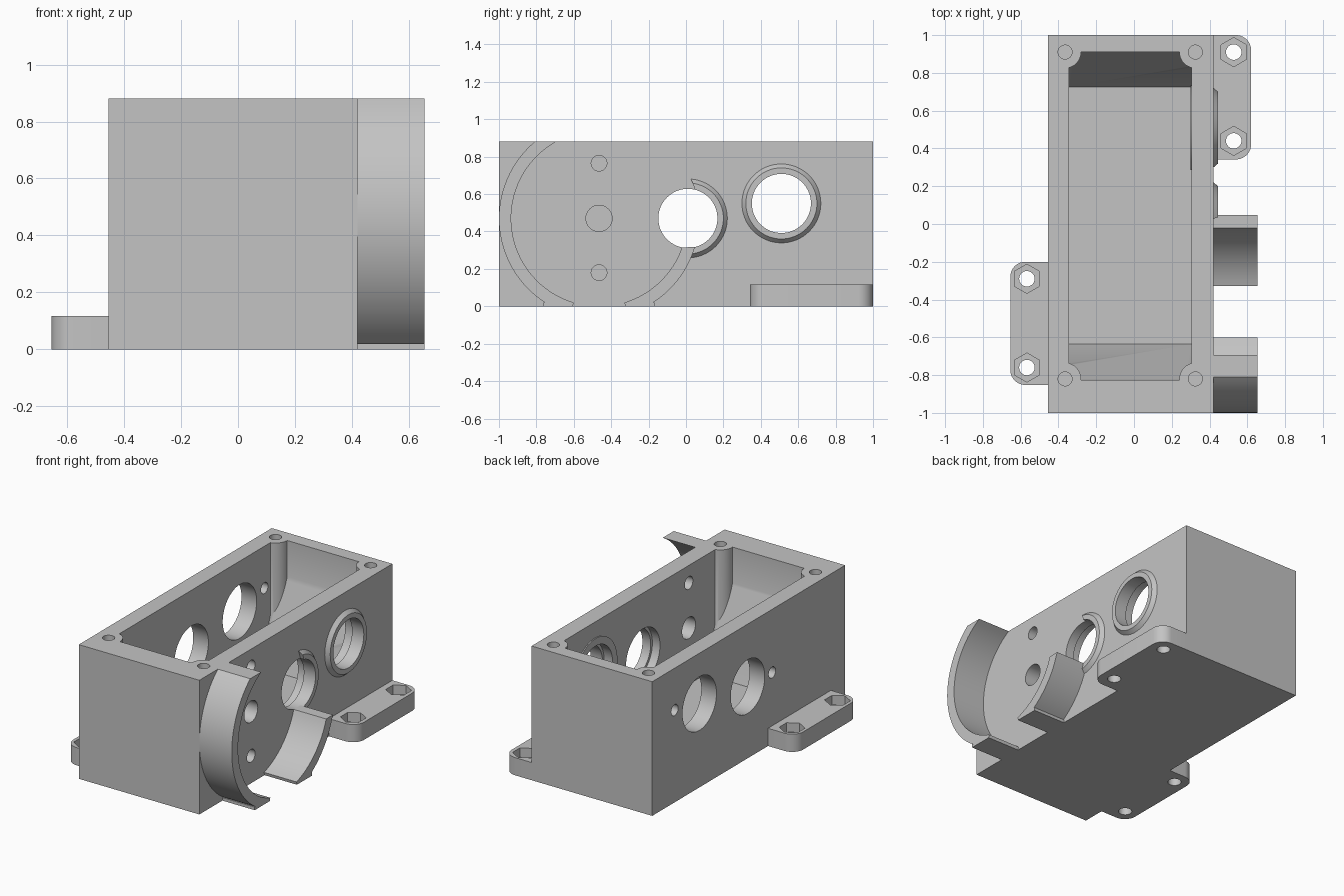
import bpy, bmesh, math
from mathutils import Vector

if "Cube" in bpy.data.objects:
    bpy.data.objects.remove(bpy.data.objects["Cube"], do_unlink=True)

grey = bpy.data.materials.new("light grey")
grey.use_nodes = True
colour = (0.55, 0.55, 0.55, 1)
grey.diffuse_color = colour
grey.node_tree.nodes["Principled BSDF"].inputs["Base Color"].default_value = colour


def prism(name, profile, axis, lo, hi, end=None):
    """Extrude a profile along x (profile in y, z) or z (profile in x, y)."""
    place = (lambda p, t: Vector((t, *p))) if axis == "x" else (lambda p, t: Vector((*p, t)))
    bm = bmesh.new()
    a = [bm.verts.new(place(p, lo)) for p in profile]
    b = [bm.verts.new(place(p, hi)) for p in (end or profile)]
    n = len(a)
    bm.faces.new(a)
    bm.faces.new(b)
    for i in range(n):
        j = (i + 1) % n
        bm.faces.new((a[i], a[j], b[j], b[i]))
    bmesh.ops.recalc_face_normals(bm, faces=bm.faces)
    mesh = bpy.data.meshes.new(name)
    bm.to_mesh(mesh)
    bm.free()
    mesh.materials.append(grey)
    ob = bpy.data.objects.new(name, mesh)
    bpy.context.collection.objects.link(ob)
    return ob


def arc(c, r, start, stop, n=32):
    angles = [math.radians(start + (stop - start) * i / n) for i in range(n + 1)]
    return [(c[0] + r * math.cos(t), c[1] + r * math.sin(t)) for t in angles]


def circle(c, r, n=64):
    return arc(c, r, 0, 360, n)[:-1]


def rod(c, r, axis, lo, hi, n=64):
    return prism("cutter", circle(c, r, n), axis, lo, hi)


def rect(x0, x1, y0, y1):
    return [(x0, y0), (x1, y0), (x1, y1), (x0, y1)]


def cut(target, *tools):
    """Subtract each tool from the target and discard the tool."""
    for tool in tools:
        tool.hide_render = True
        mod = target.modifiers.new("cut", "BOOLEAN")
        mod.operation = "DIFFERENCE"
        mod.solver = "EXACT"
        mod.object = tool
        bpy.context.view_layer.objects.active = target
        bpy.ops.object.modifier_apply(modifier=mod.name)
        bpy.data.objects.remove(tool, do_unlink=True)
    return target


LEFT, RIGHT, TOP = -0.455, 0.42, 0.88
IN_L, IN_R = -0.345, 0.305
bore_a, bore_b = (0.01, 0.47), (0.51, 0.55)
hub = (-0.465, 0.47)
R_OUT, R_IN, R_BORE, R_SEAT = 0.535, 0.47, 0.158, 0.176

# Housing: open box with sloped inner ends and round corner posts
housing = prism("housing", rect(LEFT, RIGHT, -1, 1), "z", 0, TOP)
cavity = prism("cavity", [(-0.635, 0.1), (0.725, 0.1), (0.91, 0.644), (0.91, 1),
                          (-0.825, 1), (-0.825, 0.644)], "x", IN_L, IN_R)
posts = [(x, y) for x in (-0.365, 0.325) for y in (-0.82, 0.91)]
cut(cavity, *[rod(p, 0.085, "z", -0.1, 1.1) for p in posts])
cut(housing, cavity)
cut(housing, *[rod(p, 0.037, "z", 0.5, 1, 32) for p in posts])

# Shaft bores through both walls, with wider seats inside
for c in (bore_a, bore_b):
    cut(housing, rod(c, R_SEAT, "x", -0.6, -0.2), rod(c, R_SEAT, "x", 0.2, 0.36),
        rod(c, R_BORE, "x", 0.35, 0.6))

# Small holes in the left and right walls
for c in ((0.767, 0.605), (-0.243, 0.466)):
    cut(housing, rod(c, 0.036, "x", -0.6, -0.2, 32))
for z, r in ((0.765, 0.042), (0.47, 0.07), (0.18, 0.042)):
    cut(housing, rod((hub[0], z), r, "x", 0.2, 0.6, 32))

# Chamfered collars around the bores; one is trimmed by the guard circle
collars = []
for name, c in (("middle_collar", bore_a), ("back_collar", bore_b)):
    collar = prism(name, circle(c, 0.211), "x", RIGHT, 0.445, circle(c, 0.19))
    collars.append(cut(collar, rod(c, R_BORE, "x", 0.3, 0.6)))
cut(collars[0], rod(hub, R_OUT, "x", 0.3, 0.6, 96))
boss = prism("inner_boss", circle(bore_b, 0.225), "x", 0.298, IN_R)
cut(boss, rod(bore_b, R_SEAT, "x", 0.2, 0.4))


# Curved guards standing out from the right wall, each with a small flat foot
def angle_at(r, z):
    return math.degrees(math.asin((z - hub[1]) / r))


def bore_angle(r):
    d = bore_a[0] - hub[0]
    return -math.degrees(math.acos((r * r + d * d - R_BORE ** 2) / (2 * r * d)))


FOOT = 0.02
low_out, low_in = angle_at(R_OUT, FOOT), angle_at(R_IN, FOOT)
front = (arc(hub, R_OUT, 180 - angle_at(R_OUT, TOP), 180 - low_out)
         + [(-0.762, FOOT), (-0.762, 0), (-0.605, 0)]
         + arc(hub, R_IN, 180 - low_in, 180 - angle_at(R_IN, TOP)))
prism("front_guard", front, "x", RIGHT, 0.655)
back = (arc(hub, R_OUT, bore_angle(R_OUT), low_out, 16)
        + [(-0.168, FOOT), (-0.168, 0), (-0.325, 0)]
        + arc(hub, R_IN, low_in, bore_angle(R_IN), 16))
prism("back_guard", back, "x", RIGHT, 0.655)


# Mounting feet with rounded outer corners, bolt holes and hexagon pockets
def mounting_foot(name, wall, outer, y0, y1, bolt_x, bolt_ys):
    s = 1 if outer > wall else -1
    r = 0.08
    corners = arc((0, y0 + r), r, -90, 0, 10) + arc((0, y1 - r), r, 0, 90, 10)
    profile = [(wall, y0)] + [(outer - s * r + s * x, y) for x, y in corners] + [(wall, y1)]
    foot = prism(name, profile, "z", 0, 0.116)
    for y in bolt_ys:
        hexagon = arc((bolt_x, y), 0.077, 30, 390, 6)[:-1]
        cut(foot, prism("cutter", hexagon, "z", 0.055, 0.2),
            rod((bolt_x, y), 0.041, "z", -0.1, 0.2, 32))


mounting_foot("right_foot", RIGHT, 0.62, 0.342, 1, 0.528, (0.91, 0.44))
mounting_foot("left_foot", LEFT, -0.655, -0.852, -0.2, -0.567, (-0.29, -0.76))

# Smooth the round walls and keep the edges sharp
bpy.ops.object.select_all(action="DESELECT")
for ob in bpy.context.collection.objects:
    if ob.type == "MESH":
        ob.select_set(True)
        bpy.context.view_layer.objects.active = ob
bpy.ops.object.shade_smooth_by_angle(angle=math.radians(30))
